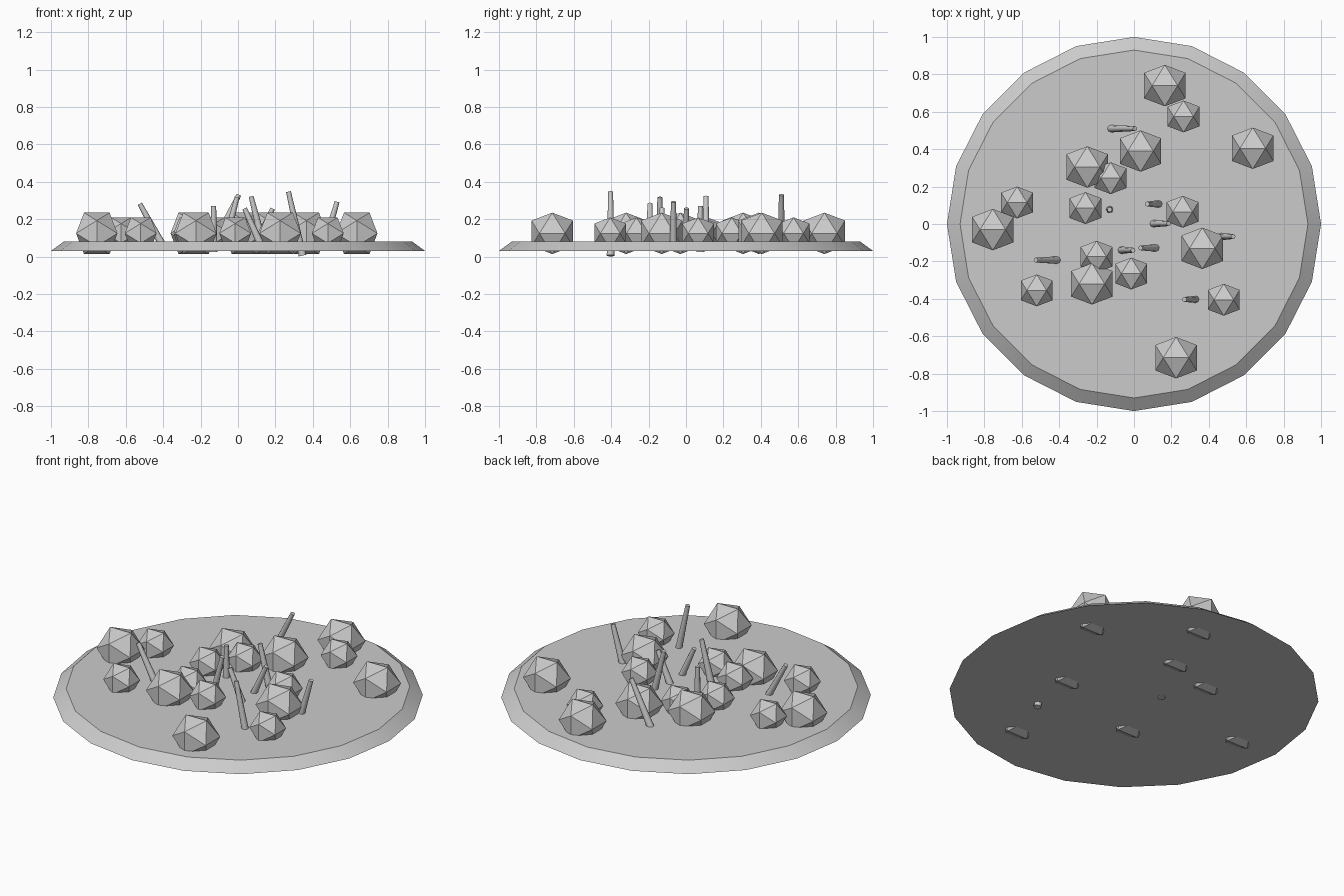
import bpy, bmesh, math
from mathutils import Vector

if "Cube" in bpy.data.objects:
    bpy.data.objects.remove(bpy.data.objects["Cube"])

grey = bpy.data.materials.new("grey")
grey.diffuse_color = (0.6, 0.6, 0.6, 1)
grey.use_nodes = True
grey.node_tree.nodes["Principled BSDF"].inputs["Base Color"].default_value = grey.diffuse_color


def finish(bm, name, smooth_angle=None):
    mesh = bpy.data.meshes.new(name)
    bmesh.ops.recalc_face_normals(bm, faces=bm.faces)
    bm.to_mesh(mesh)
    bm.free()
    mesh.materials.append(grey)
    obj = bpy.data.objects.new(name, mesh)
    bpy.context.collection.objects.link(obj)
    if smooth_angle:
        bpy.ops.object.select_all(action='DESELECT')
        bpy.context.view_layer.objects.active = obj
        obj.select_set(True)
        bpy.ops.object.shade_smooth_by_angle(angle=math.radians(smooth_angle))
        obj.select_set(False)
    return obj


def ring(bm, radius, z, sides):
    return [bm.verts.new((radius * math.cos(2 * math.pi * i / sides),
                          radius * math.sin(2 * math.pi * i / sides), z))
            for i in range(sides)]


def frustum(name, r_low, r_high, z_low, z_high, sides, angle):
    bm = bmesh.new()
    low, high = ring(bm, r_low, z_low, sides), ring(bm, r_high, z_high, sides)
    for i in range(sides):
        j = (i + 1) % sides
        bm.faces.new((low[i], low[j], high[j], high[i]))
    bm.faces.new(low[::-1])
    bm.faces.new(high)
    return finish(bm, name, angle)


def rock(name, x, y, radius):
    # Icosahedron with an edge on top running along x
    bm = bmesh.new()
    t = (1 + math.sqrt(5)) / 2
    s = radius / math.sqrt(1 + t * t)
    for a in (-1, 1):
        for b in (-t, t):
            for v in ((a, 0, b), (b, a, 0), (0, b, a)):
                bm.verts.new(Vector(v) * s)
    bmesh.ops.convex_hull(bm, input=bm.verts[:])
    finish(bm, name).location = (x, y, 0.124)


def stick(name, y, tip_x, tip_z, base_x, base_z):
    base = Vector((base_x, y, base_z))
    axis = Vector((tip_x, y, tip_z)) - base
    obj = frustum(name, 0.021, 0.013, 0, axis.length, 8, 50)
    obj.location = base
    obj.rotation_euler = (0, math.atan2(axis.x, axis.z), 0)


# Ground disc with sloped rim
frustum("ground_disc", 1.0, 0.93, 0.03, 0.081, 20, 30)

# Large rocks
for i, (x, y) in enumerate([(0.165, 0.74), (0.635, 0.405), (0.035, 0.39), (-0.25, 0.305),
                            (-0.755, -0.03), (0.365, -0.13), (-0.225, -0.32),
                            (0.225, -0.715)]):
    rock(f"large_rock_{i + 1}", x, y, 0.13)

# Small rocks
for i, (x, y) in enumerate([(0.265, 0.575), (-0.125, 0.245), (-0.625, 0.115), (-0.26, 0.085),
                            (0.26, 0.065), (-0.2, -0.175), (-0.015, -0.265),
                            (-0.52, -0.355), (0.48, -0.405)]):
    rock(f"small_rock_{i + 1}", x, y, 0.1)

# Leaning sticks: y, tip x, tip z, base x, base z
for i, spec in enumerate([(0.51, 0.005, 0.33, -0.138, 0.045),
                          (0.077, -0.13, 0.27, -0.13, 0.025),
                          (0.107, 0.07, 0.322, 0.14, 0.045),
                          (0.002, 0.185, 0.257, 0.09, 0.045),
                          (-0.067, 0.53, 0.293, 0.457, 0.045),
                          (-0.14, -0.005, 0.317, -0.075, 0.045),
                          (-0.128, 0.035, 0.257, 0.13, 0.045),
                          (-0.193, -0.525, 0.282, -0.395, 0.045),
                          (-0.403, 0.27, 0.347, 0.345, 0.005)]):
    stick(f"stick_{i + 1}", *spec)
